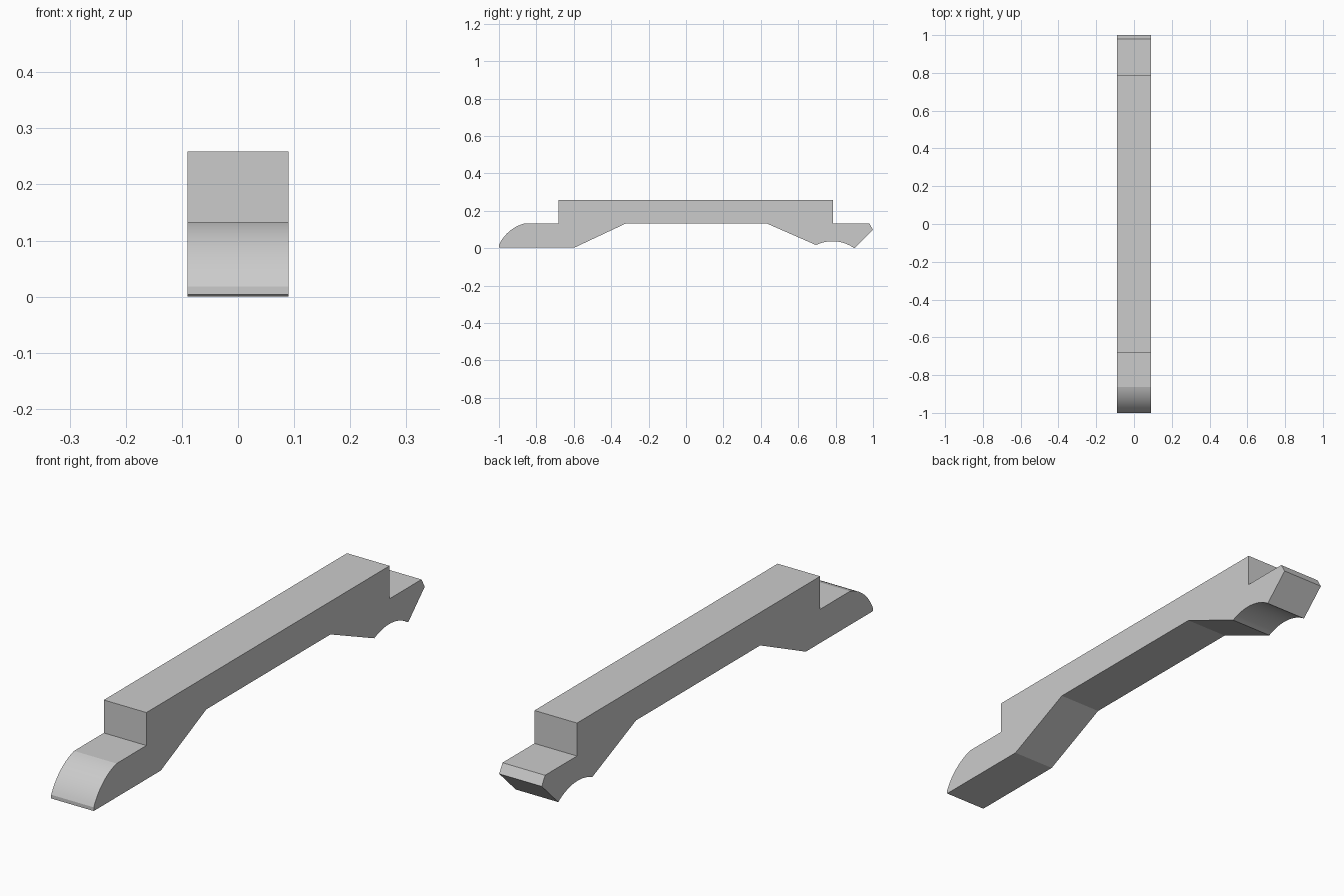
import bpy, bmesh, math
from mathutils import Vector

cube = bpy.data.objects.get("Cube")
if cube:
    bpy.data.objects.remove(cube, do_unlink=True)

HALF_WIDTH = 0.09


def arc(start, end, rise, steps=14):
    """Circular arc from start to end, bulging to the left of travel by rise."""
    a, b = Vector(start), Vector(end)
    chord = b - a
    half = chord.length / 2
    radius = (half ** 2 + rise ** 2) / (2 * abs(rise))
    side = math.copysign(1, rise)
    normal = Vector((-chord.y, chord.x)).normalized() * side
    centre = (a + b) / 2 + normal * (abs(rise) - radius)
    sweep = math.asin(half / radius)
    along = chord.normalized()
    points = []
    for i in range(steps + 1):
        t = sweep * (2 * i / steps - 1)
        points.append(centre + (along * math.sin(t) + normal * math.cos(t)) * radius)
    return points


# Grey material
grey = bpy.data.materials.new("plain grey")
grey.use_nodes = True
colour = (0.6, 0.6, 0.6, 1)
grey.diffuse_color = colour
grey.node_tree.nodes["Principled BSDF"].inputs["Base Color"].default_value = colour

# Side outline (y, z), counter-clockwise from the front toe
outline = [(-1, 0.004), (-0.595, 0.004), (-0.32, 0.133), (0.43, 0.133)]
outline += arc((0.695, 0.017), (0.9, 0), 0.028)            # scoop under the rear
outline += [(1, 0.098), (0.98, 0.133), (0.787, 0.133),     # rear nose and step
            (0.787, 0.259), (-0.682, 0.259), (-0.682, 0.133)]
outline += arc((-0.862, 0.133), (-1, 0.018), -0.02 * -1 * -1)  # hollow front ramp

# Extrude the outline across the width
bm = bmesh.new()
verts = [bm.verts.new((-HALF_WIDTH, y, z)) for y, z in outline]
face = bm.faces.new(verts)
extruded = bmesh.ops.extrude_face_region(bm, geom=[face])["geom"]
moved = [v for v in extruded if isinstance(v, bmesh.types.BMVert)]
bmesh.ops.translate(bm, verts=moved, vec=(2 * HALF_WIDTH, 0, 0))
bmesh.ops.recalc_face_normals(bm, faces=bm.faces)

mesh = bpy.data.meshes.new("slide_bar")
bm.to_mesh(mesh)
bm.free()
mesh.materials.append(grey)
bar = bpy.data.objects.new("slide_bar", mesh)
bpy.context.collection.objects.link(bar)

# Smooth the curves, keep the corners crisp
bpy.context.view_layer.objects.active = bar
bar.select_set(True)
bpy.ops.object.shade_smooth_by_angle(angle=math.radians(15))
